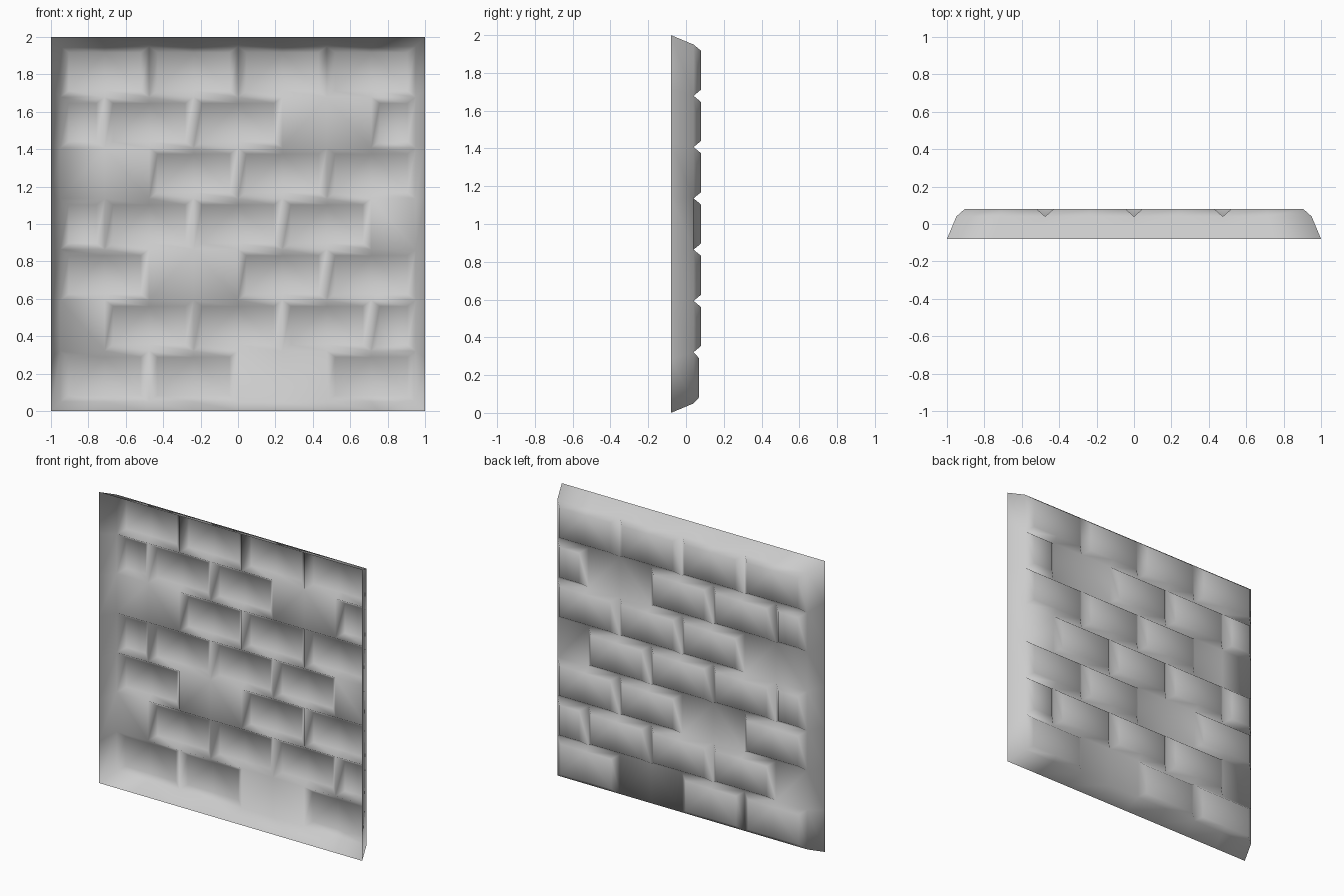
import bpy, bmesh

if "Cube" in bpy.data.objects:
    bpy.data.objects.remove(bpy.data.objects["Cube"])

# Layout: 8 half-brick columns x 7 courses inside a sloped border (open at -y)
COLS, ROWS, HALF = 8, 7, 0.95
MORTAR_Y, FACE_Y, RIM_Y = 0.04, 0.08, -0.08
IN_X, IN_Z = 0.045, 0.033
# Courses from the bottom: brick start columns that are left out
MISSING = [{4}, {0}, {2}, {7}, {0}, {5}, set()]

bm = bmesh.new()


def gx(c):
    return -HALF + 2 * HALF * c / COLS


def gz(r):
    return 1 - HALF + 2 * HALF * r / ROWS


grid = {(c, r): bm.verts.new((gx(c), MORTAR_Y, gz(r)))
        for c in range(COLS + 1) for r in range(ROWS + 1)}


def bridge(a, b):
    for i in range(len(a)):
        j = (i + 1) % len(a)
        bm.faces.new((a[i], a[j], b[j], b[i]))


def brick(c0, c1, r, raised):
    """One brick: mortar loop, bevelled sides and a flat raised face."""
    keys = [(c, r + 1) for c in range(c0, c1 + 1)]
    keys += [(c, r) for c in range(c1, c0 - 1, -1)]
    loop = [grid[k] for k in keys]
    if not raised:
        bm.faces.new(loop)
        return
    face_y = FACE_Y - (0.01 if r == 0 else 0)
    inner = []
    for v in loop:
        x = min(max(v.co.x, gx(c0) + IN_X), gx(c1) - IN_X)
        z = min(max(v.co.z, gz(r) + IN_Z), gz(r + 1) - IN_Z)
        inner.append(bm.verts.new((x, face_y, z)))
    bridge(loop, inner)
    bm.faces.new(inner)


# Running-bond courses, odd ones starting and ending with half bricks
for r in range(ROWS):
    cuts = [0, 1, 3, 5, 7, 8] if r % 2 else [0, 2, 4, 6, 8]
    for c0, c1 in zip(cuts, cuts[1:]):
        brick(c0, c1, r, c0 not in MISSING[r])

# Sloped border running out to the open rim
ring = [(0, r) for r in range(ROWS)] + [(c, ROWS) for c in range(COLS)]
ring += [(COLS, r) for r in range(ROWS, 0, -1)] + [(c, 0) for c in range(COLS, 0, -1)]
inside = [grid[k] for k in ring]
rim = [bm.verts.new((v.co.x / HALF, RIM_Y, 1 + (v.co.z - 1) / HALF)) for v in inside]
bridge(rim, inside)

for f in bm.faces:
    f.smooth = True
mesh = bpy.data.meshes.new("brick_panel")
bm.to_mesh(mesh)
bm.free()
bpy.context.collection.objects.link(bpy.data.objects.new("brick_panel", mesh))
